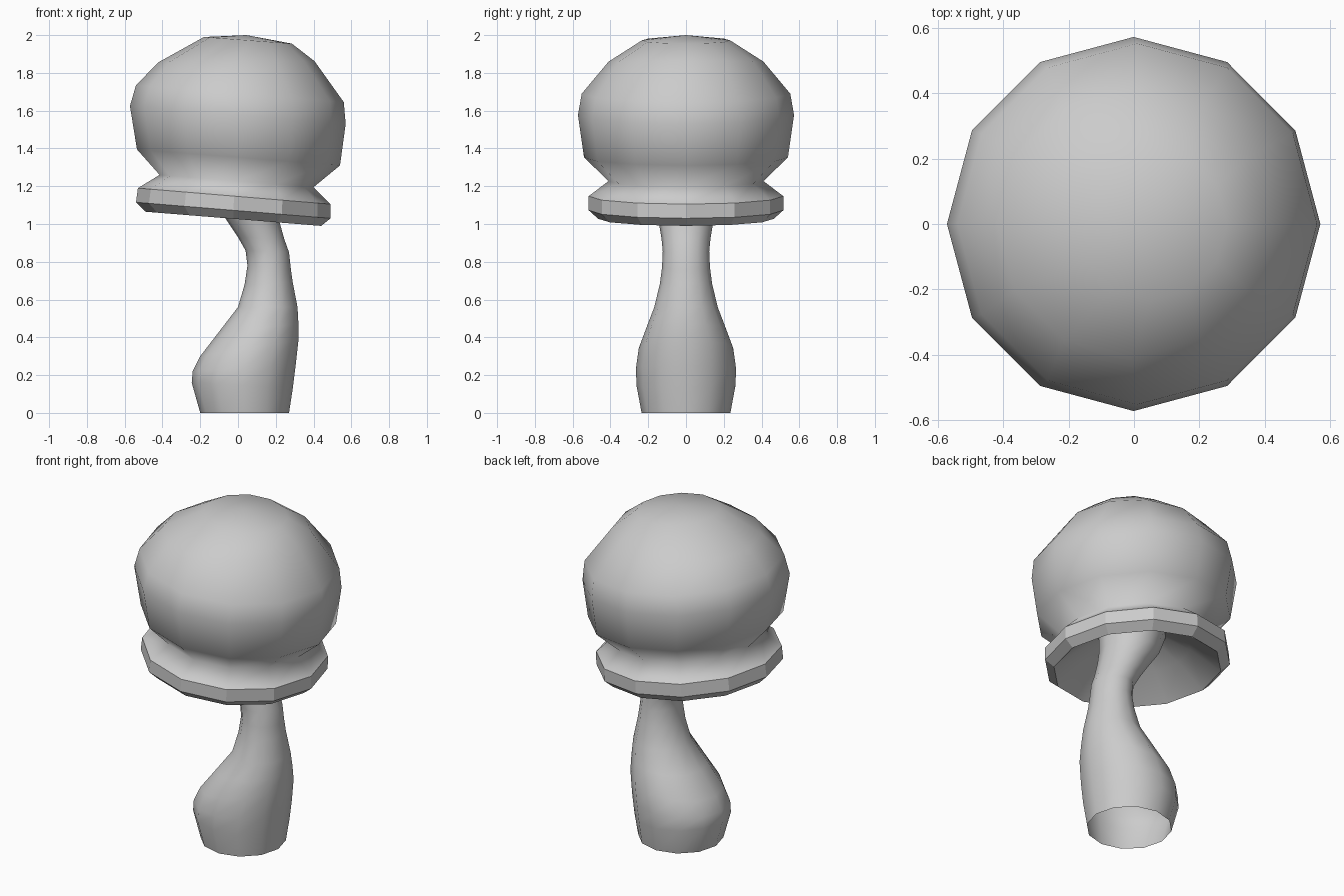
import bpy, bmesh, math

SIDES = 12


def loft(name, rings, tip=None, sharp=(), flat=()):
    """Skin tilted rings given as (left x, left z, right x, right z, half depth)."""
    bm = bmesh.new()
    loops = []
    for lx, lz, rx, rz, d in rings:
        loop = []
        for i in range(SIDES):
            a = 2 * math.pi * i / SIDES
            t = (1 + math.cos(a)) / 2
            loop.append(bm.verts.new((lx + (rx - lx) * t, d * math.sin(a), lz + (rz - lz) * t)))
        loops.append(loop)
    for k, (lo, hi) in enumerate(zip(loops, loops[1:])):
        for i in range(SIDES):
            j = (i + 1) % SIDES
            f = bm.faces.new((lo[i], lo[j], hi[j], hi[i]))
            f.smooth = k not in flat
    if tip:
        v = bm.verts.new(tip)
        for i in range(SIDES):
            bm.faces.new((loops[-1][i], loops[-1][(i + 1) % SIDES], v)).smooth = True
    for k in sharp:
        for i in range(SIDES):
            bm.edges.get((loops[k][i], loops[k][(i + 1) % SIDES])).smooth = False
    me = bpy.data.meshes.new(name)
    bm.to_mesh(me)
    bm.free()
    ob = bpy.data.objects.new(name, me)
    bpy.context.collection.objects.link(ob)
    return ob


# Curved stem, open at both ends
loft("stem", [
    (-0.20, 0.00, 0.27, 0.00, 0.235),
    (-0.245, 0.16, 0.29, 0.13, 0.262),
    (-0.24, 0.22, 0.305, 0.25, 0.265),
    (-0.20, 0.30, 0.32, 0.385, 0.25),
    (-0.10, 0.43, 0.32, 0.47, 0.21),
    (0.00, 0.56, 0.315, 0.56, 0.168),
    (0.035, 0.68, 0.29, 0.69, 0.138),
    (0.05, 0.78, 0.28, 0.76, 0.127),
    (0.04, 0.86, 0.27, 0.85, 0.123),
    (0.00, 0.93, 0.245, 0.92, 0.13),
    (-0.06, 1.02, 0.22, 1.01, 0.145),
    (-0.13, 1.12, 0.20, 1.10, 0.17),
    (-0.18, 1.25, 0.20, 1.22, 0.19),
])

# Tilted cap: hollow underside, flat-sided rim, pinched neck, dome
loft("cap", [
    (-0.14, 1.25, 0.14, 1.23, 0.14),
    (-0.32, 1.18, 0.28, 1.13, 0.30),
    (-0.49, 1.065, 0.44, 0.99, 0.465),
    (-0.54, 1.115, 0.49, 1.03, 0.515),
    (-0.53, 1.19, 0.49, 1.105, 0.515),
    (-0.415, 1.26, 0.40, 1.195, 0.41),
    (-0.535, 1.395, 0.54, 1.31, 0.54),
    (-0.572, 1.625, 0.57, 1.53, 0.572),
    (-0.54, 1.735, 0.56, 1.645, 0.552),
    (-0.42, 1.857, 0.405, 1.862, 0.41),
    (-0.18, 1.99, 0.285, 1.955, 0.233),
], tip=(0.045, 0, 2.0), sharp=(2, 3, 4), flat=(2, 3))
